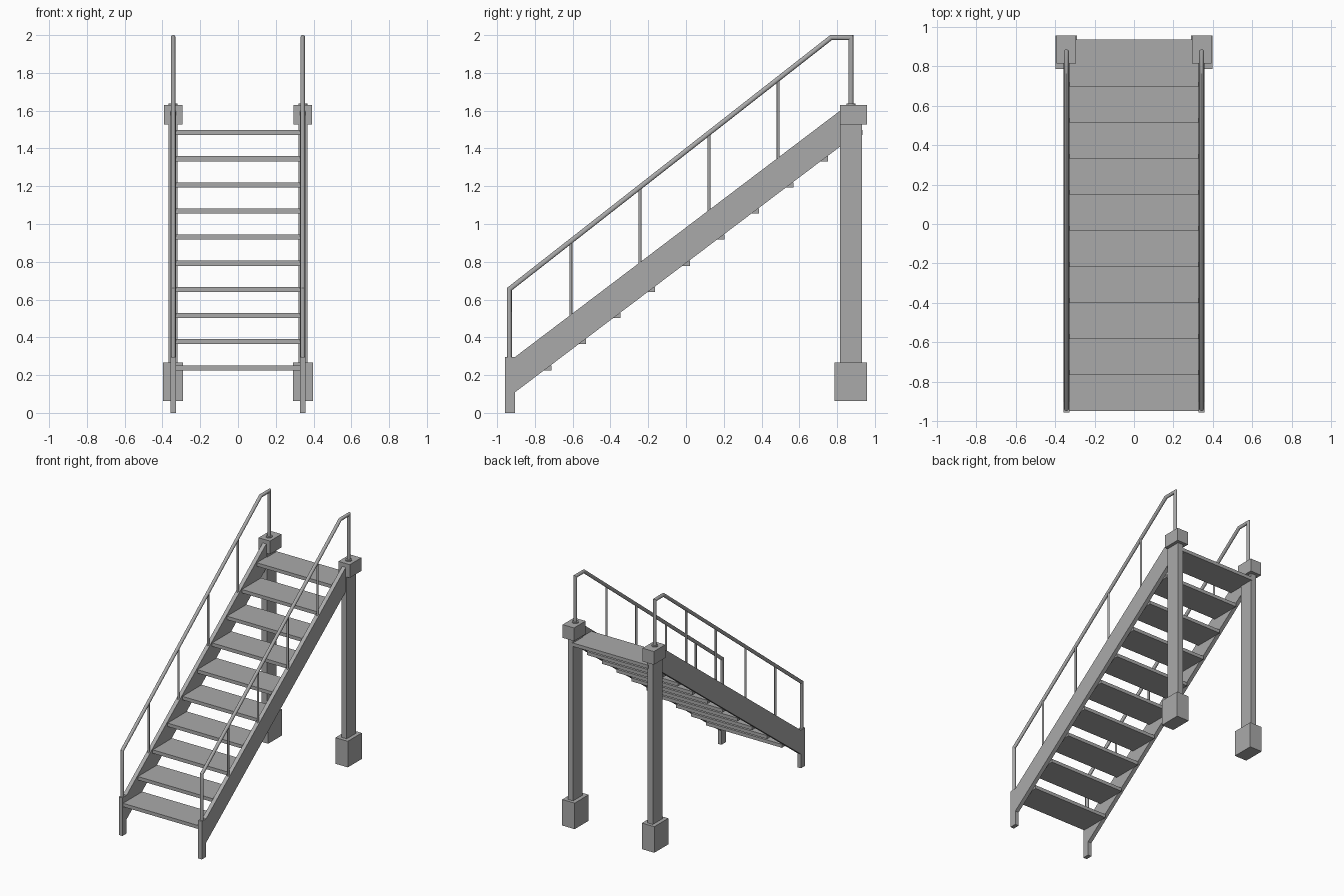
import bpy, bmesh, math
from mathutils import Vector

cube = bpy.data.objects.get("Cube")
if cube:
    bpy.data.objects.remove(cube, do_unlink=True)

steel = bpy.data.materials.new("grey_steel")
steel.use_nodes = True
grey = (0.4, 0.4, 0.4, 1)
steel.diffuse_color = grey
steel.node_tree.nodes["Principled BSDF"].inputs["Base Color"].default_value = grey

RAIL_X = 0.343
SLOPE = 0.756


def finish(name, bm, smooth=False):
    bmesh.ops.recalc_face_normals(bm, faces=bm.faces)
    mesh = bpy.data.meshes.new(name)
    bm.to_mesh(mesh)
    bm.free()
    mesh.materials.append(steel)
    obj = bpy.data.objects.new(name, mesh)
    bpy.context.collection.objects.link(obj)
    if smooth:
        bpy.ops.object.select_all(action='DESELECT')
        obj.select_set(True)
        bpy.context.view_layer.objects.active = obj
        bpy.ops.object.shade_smooth_by_angle(angle=math.radians(35))
    return obj


def box(name, x, y, z):
    """Box from (low, high) ranges on each axis."""
    bm = bmesh.new()
    bmesh.ops.create_cube(bm, size=1)
    for v in bm.verts:
        v.co = [r[0] if c < 0 else r[1] for c, r in zip(v.co, (x, y, z))]
    return finish(name, bm)


def plate(name, x0, x1, profile):
    """Side profile (y, z) extruded along x."""
    bm = bmesh.new()
    face = bm.faces.new([bm.verts.new((x0, y, z)) for y, z in profile])
    ext = bmesh.ops.extrude_face_region(bm, geom=[face])
    for v in ext["geom"]:
        if isinstance(v, bmesh.types.BMVert):
            v.co.x = x1
    return finish(name, bm)


def tube(name, x, path, radius, sides=16):
    """Round tube with mitred corners along a (y, z) path."""
    pts = [Vector(p) for p in path]
    dirs = [(b - a).normalized() for a, b in zip(pts, pts[1:])]
    bm = bmesh.new()
    rings = []
    for i, p in enumerate(pts):
        before, after = dirs[max(i - 1, 0)], dirs[min(i, len(dirs) - 1)]
        along = (before + after).normalized()
        normal = Vector((-along.y, along.x)) / along.dot(after)
        ring = []
        for k in range(sides):
            a = math.tau * k / sides
            q = p + normal * (radius * math.sin(a))
            ring.append(bm.verts.new((x + radius * math.cos(a), q.x, q.y)))
        rings.append(ring)
    for r, s in zip(rings, rings[1:]):
        for k in range(sides):
            n = (k + 1) % sides
            bm.faces.new((r[k], r[n], s[n], s[k]))
    bm.faces.new(rings[0])
    bm.faces.new(rings[-1])
    return finish(name, bm, smooth=True)


# Treads
for i in range(10):
    y, z = -0.949 + 0.183 * i, 0.225 + 0.1384 * i
    box(f"tread_{i + 1}", (-0.328, 0.328), (y, y + 0.237), (z, z + 0.027))

stringer = [(-0.957, 0), (-0.904, 0), (-0.904, 0.11), (0.82, 1.413),
            (0.82, 1.603), (-0.904, 0.297), (-0.957, 0.297)]
rail_path = [(-0.935, 0.29), (-0.935, 0.655), (0.768, 1.987),
             (0.873, 1.987), (0.873, 1.62)]

for side, s in (("left", 1), ("right", -1)):
    def span(a, b):
        return tuple(sorted((s * a, s * b)))

    # Sloped side beam with its foot
    plate(f"stringer_{side}", *span(0.327, 0.358), stringer)

    # Rear support post, footing and cap
    box(f"rear_post_{side}", span(0.32, 0.367), (0.815, 0.932), (0.2, 1.56))
    box(f"footing_{side}", span(0.29, 0.397), (0.785, 0.957), (0.063, 0.266))
    box(f"post_cap_{side}", span(0.295, 0.393), (0.815, 0.957), (1.527, 1.63))

    # Handrail, collar and balusters
    tube(f"handrail_{side}", s * RAIL_X, rail_path, 0.013)
    tube(f"rail_collar_{side}", s * RAIL_X, [(0.873, 1.62), (0.873, 1.637)], 0.024)
    for i in range(4):
        y = -0.61 + 0.366 * i
        foot = 0.28 + SLOPE * (y + 0.904)
        top = 0.655 + 0.782 * (y + 0.935)
        tube(f"baluster_{side}_{i + 1}", s * RAIL_X, [(y, foot), (y, top)], 0.008, 12)
